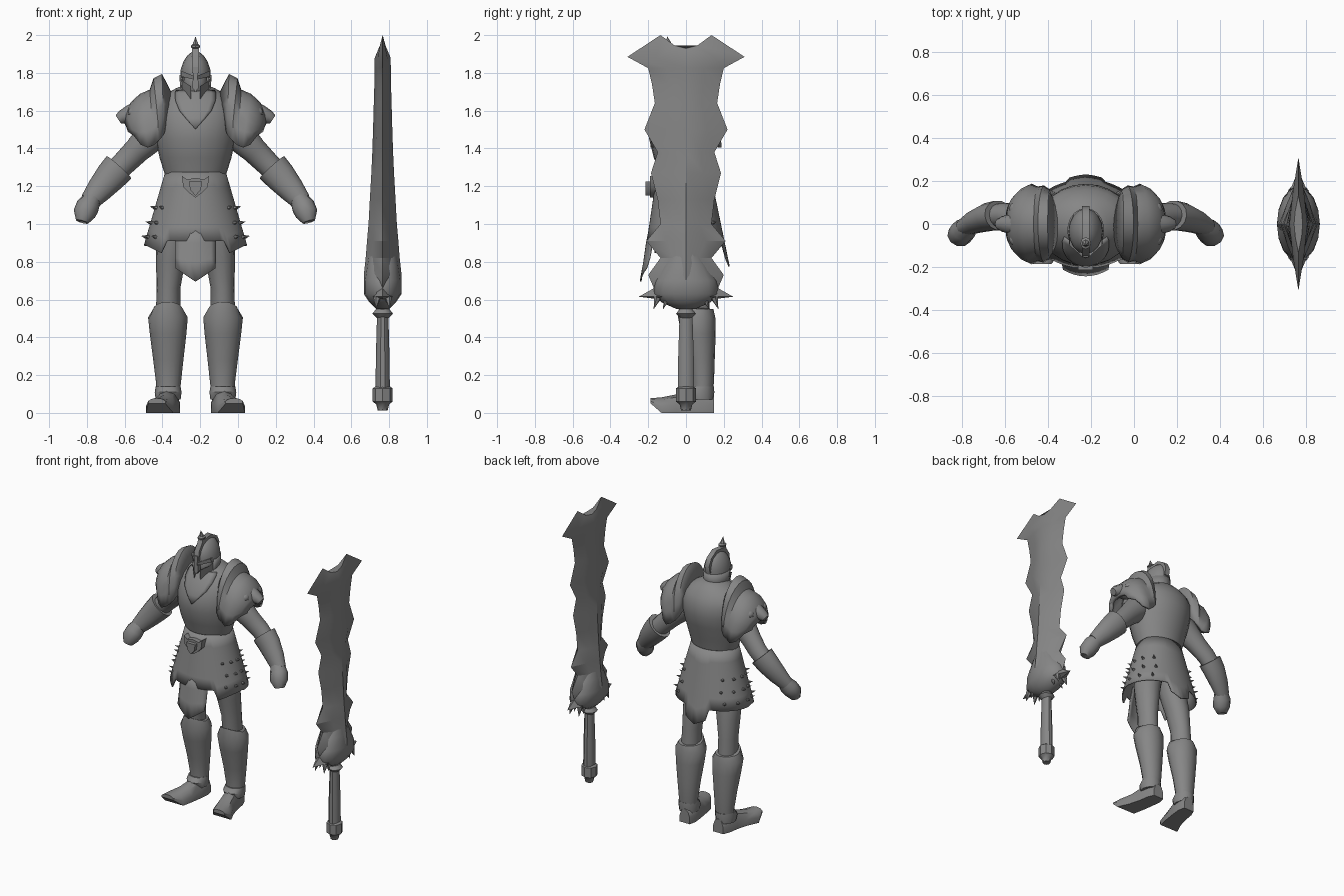
import bpy, bmesh, math
from mathutils import Vector, Matrix

if "Cube" in bpy.data.objects:
    bpy.data.objects.remove(bpy.data.objects["Cube"])

FIG, SWORD = -0.225, 0.766          # x positions of warrior and sword
steel = bpy.data.materials.new("dull grey steel")
steel.diffuse_color = (0.24, 0.24, 0.24, 1)
steel.use_nodes = True
steel.node_tree.nodes["Principled BSDF"].inputs["Base Color"].default_value = steel.diffuse_color


def finish(name, bm, x=FIG, mirror=False, thick=0, angle=40):
    bmesh.ops.recalc_face_normals(bm, faces=bm.faces[:])
    me = bpy.data.meshes.new(name)
    bm.to_mesh(me)
    bm.free()
    me.materials.append(steel)
    ob = bpy.data.objects.new(name, me)
    ob.location.x = x
    bpy.context.collection.objects.link(ob)
    bpy.ops.object.select_all(action='DESELECT')
    ob.select_set(True)
    bpy.context.view_layer.objects.active = ob
    bpy.ops.object.shade_smooth_by_angle(angle=math.radians(angle))
    if thick:
        m = ob.modifiers.new("thickness", 'SOLIDIFY')
        m.thickness, m.offset = thick, 0
    if mirror:
        ob.modifiers.new("mirror", 'MIRROR').use_mirror_merge = False
    return ob


def loft(name, rings, closed=True, cap=True, **kw):
    bm = bmesh.new()
    rows = [[bm.verts.new(p) for p in r] for r in rings]
    n = len(rows[0])
    for a, b in zip(rows, rows[1:]):
        for i in range(n if closed else n - 1):
            j = (i + 1) % n
            bm.faces.new((a[i], a[j], b[j], b[i]))
    if cap and closed:
        bm.faces.new(rows[0])
        bm.faces.new(rows[-1])
    return finish(name, bm, **kw)


def ring(cx, front, back, z, rx, n=16):
    cy, ry = (front + back) / 2, (back - front) / 2
    return [(cx + rx * math.cos(math.tau * i / n), cy + ry * math.sin(math.tau * i / n), z) for i in range(n)]


def tube(name, path, n=10, flat=1, **kw):
    """Round limb along (x, y, z, radius) points; flat scales its depth."""
    pts = [Vector(p[:3]) for p in path]
    rings = []
    for i, p in enumerate(pts):
        d = (pts[min(i + 1, len(pts) - 1)] - pts[max(i - 1, 0)]).normalized()
        u = d.cross(Vector((0, 1, 0))).normalized()
        v = u.cross(d) * flat
        rings.append([p + path[i][3] * (u * math.cos(math.tau * k / n) + v * math.sin(math.tau * k / n))
                      for k in range(n)])
    return loft(name, rings, **kw)


def plate(name, pts, depth, **kw):
    """Flat outline extruded along the depth vector."""
    bm = bmesh.new()
    f = bm.faces.new([bm.verts.new(p) for p in pts])
    ex = bmesh.ops.extrude_face_region(bm, geom=[f])
    bmesh.ops.translate(bm, vec=depth, verts=[v for v in ex['geom'] if isinstance(v, bmesh.types.BMVert)])
    return finish(name, bm, **kw)


def ball(name, c, r, seg=14, **kw):
    bm = bmesh.new()
    bmesh.ops.create_uvsphere(bm, u_segments=seg, v_segments=seg // 2 + 1, radius=1,
                              matrix=Matrix.Translation(c) @ Matrix.Diagonal((*r, 1)))
    return finish(name, bm, **kw)


def cones(name, items, seg=6, **kw):
    """Spikes given as (base, direction, radius, length)."""
    bm = bmesh.new()
    for p, d, r, h in items:
        d = Vector(d).normalized()
        m = Matrix.Translation(Vector(p) + d * h / 2) @ d.to_track_quat('Z', 'Y').to_matrix().to_4x4()
        bmesh.ops.create_cone(bm, cap_ends=True, segments=seg, radius1=r, radius2=0, depth=h, matrix=m)
    return finish(name, bm, **kw)


# torso (height, front, back, half width) and neck
TORSO = ((1.22, -.13, .11, .15), (1.27, -.14, .12, .165), (1.35, -.17, .14, .19), (1.45, -.195, .17, .212),
         (1.53, -.192, .187, .222), (1.60, -.165, .18, .222), (1.65, -.135, .16, .20), (1.69, -.105, .13, .155),
         (1.72, -.08, .10, .10), (1.735, -.06, .07, .06))
loft("torso", [ring(0, f, b, z, r, 24) for z, f, b, r in TORSO], angle=70)
loft("neck", [ring(0, -.08, .05, z, .058) for z in (1.6, 1.76)])


def chest(x, z):
    for a, b in zip(TORSO, TORSO[1:]):
        if a[0] <= z <= b[0]:
            t = (z - a[0]) / (b[0] - a[0])
            f, k, r = (a[i] + (b[i] - a[i]) * t for i in (1, 2, 3))
            return (f + k) / 2 - (k - f) / 2 * math.sqrt(max(0, 1 - (x / r) ** 2)) - .006


# V-shaped collar following the chest
vee = [(1.705, .10), (1.69, .108), (1.65, .105), (1.60, .085), (1.56, .052), (1.505, .003)]
loft("collar", [[(w * k / 4, chest(w * k / 4, z), z) for k in range(-4, 5)] for z, w in vee], closed=False, thick=.01)

# helmet: inner head, shell, brow, nose guard, cheek guards, crest
ball("head", (0, -.035, 1.745), (.066, .085, .09))
loft("helmet_shell", [ring(0, f, b, z, r) for z, f, b, r in (
    (1.775, -.135, .07, .081), (1.82, -.14, .072, .078), (1.86, -.125, .062, .064),
    (1.89, -.10, .045, .045), (1.915, -.06, .01, .015))], angle=60)
back = [math.pi * (-.12 + 1.24 * i / 12) for i in range(13)]
loft("helmet_neck_guard", [[(r * math.cos(a), -.03 + 1.22 * r * math.sin(a), z) for a in back]
     for z, r in ((1.79, .081), (1.72, .076), (1.66, .06))], closed=False, thick=.01)
plate("nose_guard", [(-.012, -.155, 1.83), (.012, -.155, 1.83), (.016, -.155, 1.72), (0, -.16, 1.70),
                     (-.016, -.155, 1.72)], (0, .03, 0))
plate("brow", [(.075, -.10, 1.81), (.01, -.158, 1.785), (.01, -.158, 1.765), (.078, -.09, 1.782)],
      (0, .03, 0), mirror=True)
plate("cheek_guard", [(.08, -.04, 1.78), (.066, -.105, 1.755), (.025, -.145, 1.73), (.024, -.14, 1.66),
                      (.045, -.115, 1.645), (.068, -.04, 1.655)], (0, .018, 0), mirror=True)
plate("crest", [(-.018, y, z) for y, z in ((-.152, 1.80), (-.145, 1.86), (-.11, 1.91), (-.10, 1.945), (-.085, 1.925),
      (0, 1.935), (.06, 1.90), (.085, 1.85), (.075, 1.80))], (.036, 0, 0))
ball("crest_knob", (0, -.09, 1.94), (.026, .03, .014), 8)
cones("crest_finial", [((0, -.09, 1.945), (0, -.2, 1), .019, .05)])

# pauldrons: domed plates with a raised inner flange and a beast snout
secs = [(.135, 1.69, .165, 1.51, .12), (.18, 1.785, .175, 1.47, .155), (.215, 1.765, .195, 1.44, .17),
        (.235, 1.705, .225, 1.415, .165), (.29, 1.68, .252, 1.405, .178), (.338, 1.635, .285, 1.42, .16),
        (.36, 1.58, .32, 1.47, .125), (.365, 1.53, .35, 1.49, .08)]
arc = [math.pi * i / 14 for i in range(15)]
loft("pauldron", [[(xe + (xt - xe) * math.sin(t), w * math.cos(t), ze + (zt - ze) * math.sin(t) ** .8 if 0 < t < 3.14
     else ze) for t in arc] for xt, zt, xe, ze, w in secs], closed=False, mirror=True, thick=.02)
tube("pauldron_snout", [(.29, 0, 1.60, .06), (.35, 0, 1.58, .048), (.39, 0, 1.565, .036), (.408, 0, 1.553, .026)],
     8, mirror=True, angle=60)
for side, label in ((-1, "front"), (1, "rear")):
    ball("pauldron_brow_" + label, (.325, side * .07, 1.59), (.035, .035, .03), 8, mirror=True)

# arms, gauntlets, fists
tube("upper_arm", [(.15, 0, 1.55, .09), (.24, .01, 1.46, .085), (.31, .025, 1.39, .07), (.37, .04, 1.33, .065),
                   (.44, .038, 1.26, .06)], 14, .9, mirror=True, angle=60)
tube("gauntlet", [(.405, .04, 1.30, .088), (.45, .033, 1.25, .083), (.51, .012, 1.18, .069), (.562, -.014, 1.118, .052)],
     14, .8, mirror=True)
tube("fist", [(.54, -.005, 1.145, .045), (.57, -.03, 1.095, .062), (.588, -.055, 1.055, .06), (.60, -.065, 1.012, .034)],
     10, .9, mirror=True, angle=60)


# skirt sheet with notched front hem and a pointed rear tail
def skirt_point(a, z):
    s = (1.27 - z) / .42
    ry = .15 + .062 * s if math.sin(a) < 0 else .125 + .087 * s
    return Vector(((.158 + .122 * s) * math.cos(a), ry * math.sin(a), z))


def hem(a):
    x = abs(.28 * math.cos(a))
    if math.sin(a) < 0 and x < .165:
        return .91
    if math.sin(a) < 0:
        return .84 + .05 * (x - .165) / .115
    return .775 + .5 * x if x < .075 else .885


angs = [math.tau * i / 72 for i in range(72)]
loft("skirt", [[skirt_point(a, 1.275 + (hem(a) - 1.275) * k / 5) for a in angs] for k in range(6)], cap=False, thick=.008)
loft("front_tassel", [[(w * (i / 4 - 1), y + .03 * (i / 4 - 1) ** 2, z - drop * (1 - abs(i / 4 - 1))) for i in range(9)]
     for z, y, w, drop in ((1.0, -.188, .10, 0), (.9, -.208, .108, 0), (.82, -.222, .108, .02), (.765, -.24, .104, .07))],
     closed=False, thick=.008)
spikes = []
for a in (-.62, -.3, 0, .4, .8):
    for z in (1.085, 1.005, .93):
        p = skirt_point(a + (.08 if z == 1.005 else 0), z)
        spikes.append((p, (p.x, p.y * 1.3, .06), .012, .032))
cones("skirt_spikes", spikes, mirror=True)

# beast-head belt buckle
plate("buckle", [(x, -.19, z) for x, z in ((-.072, 1.255), (-.045, 1.235), (0, 1.245), (.045, 1.235), (.072, 1.255),
      (.065, 1.195), (.035, 1.165), (0, 1.14), (-.035, 1.165), (-.065, 1.195))], (0, .05, 0))
plate("buckle_muzzle", [(x, -.215, z) for x, z in ((-.035, 1.225), (.035, 1.225), (.028, 1.18), (0, 1.15),
                                                   (-.028, 1.18))], (0, .03, 0))

# legs, greaves, boots
loft("thigh", [ring(cx, f, b, z, r, 14) for z, cx, f, b, r in (
    (1.05, .08, -.10, .10, .085), (.92, .115, -.085, .10, .092), (.8, .132, -.06, .115, .077),
    (.66, .143, -.03, .12, .063), (.5, .145, -.02, .13, .065))], mirror=True)
greave = [ring(cx, f, b, z, r, 16) for z, cx, f, b, r in (
    (.10, .145, .03, .14, .062), (.16, .143, .03, .148, .066), (.28, .144, .01, .152, .08),
    (.42, .145, -.025, .157, .097), (.505, .146, -.042, .155, .105), (.55, .146, -.035, .145, .078))]
greave[-1] = [(x, y, z + max(0, (.05 - y)) * .45) for x, y, z in greave[-1]]
loft("greave", greave, mirror=True)
loft("ankle_band", [ring(.145, f, b, z, r, 12) for z, f, b, r in (
    (.07, .01, .145, .066), (.11, -.005, .15, .071), (.14, .02, .148, .066))], mirror=True)
shape = [(-1, 0), (1, 0), (1, .45), (.65, .85), (0, 1), (-.65, .85), (-1, .45)]
loft("boot", [[(cx + w * u, y, a + (b - a) * v) for u, v in shape] for y, cx, w, a, b in (
    (.147, .133, .04, 0, .10), (.10, .137, .055, 0, .12), (.03, .146, .057, 0, .125), (-.05, .163, .062, 0, .098),
    (-.13, .19, .072, 0, .082), (-.187, .205, .045, .05, .078))], mirror=True)

# sword blade: jagged diamond section (z, half width, half thickness)
blade = [(.555, .05, .04), (.60, .13, .075), (.615, .25, .088), (.66, .17, .1), (.73, .2, .1), (.82, .135, .09),
         (.91, .21, .083), (1.0, .135, .075), (1.13, .15, .068), (1.27, .185, .06), (1.38, .15, .055), (1.5, .22, .051),
         (1.64, .165, .047), (1.74, .18, .044), (1.825, .2, .043)]


def section(z, w, t, ze=None):
    k, ze = w * .5, z if ze is None else ze
    return [(0, w, ze), (t * .6, k, z), (t, 0, z), (t * .6, -k, z), (0, -w, ze), (-t * .6, -k, z), (-t, 0, z), (-t * .6, k, z)]


rings = [section(*r) for r in blade] + [section(1.88, .31, .042, 1.885)]
rings.append([(0, .135, 2.0), (.015, .06, 1.945), (.02, 0, 1.93), (.015, -.06, 1.945),
              (0, -.135, 2.0), (-.015, -.06, 1.945), (-.02, 0, 1.93), (-.015, .06, 1.945)])
loft("sword_blade", rings, x=SWORD, angle=30)

# beast-head guard with fangs
loft("sword_guard", [ring(0, -y, y, z, r, 16) for z, r, y in (
    (.55, .035, .05), (.585, .07, .13), (.63, .1, .175), (.70, .1, .165), (.78, .087, .12), (.88, .07, .06))],
    x=SWORD, angle=60)
cones("guard_fangs", [((a * .03, s * y, .61), (a * .1, s * .35, -1), .02, .065)
                      for s in (-1, 1) for a in (-1, 1) for y in (.10, .15)], x=SWORD)

# grip, collar and pommel
loft("sword_grip", [ring(0, -r * 1.2, r * 1.2, z, r, 10) for z, r in ((.12, .038), (.3, .036), (.48, .031), (.56, .031))],
     x=SWORD)
loft("grip_collar", [ring(0, -r, r, z, r, 10) for z, r in ((.50, .03), (.525, .055), (.55, .035))], x=SWORD)
loft("pommel", [ring(0, -r, r, z, r, 8) for z, r in (
    (.012, .026), (.045, .034), (.06, .053), (.13, .053), (.14, .038))], x=SWORD)
